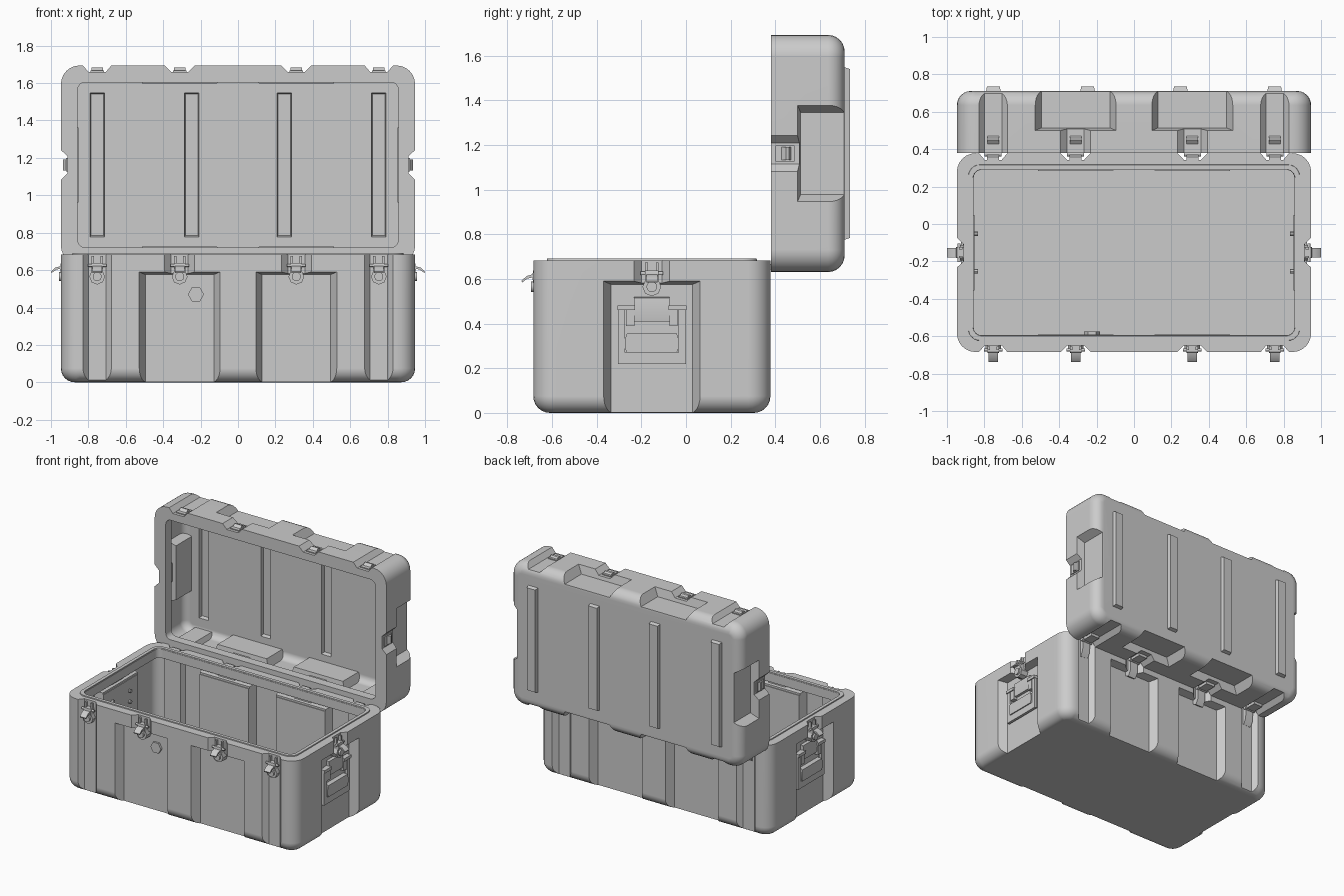
import bpy, bmesh
from math import radians, sin, cos, pi
from mathutils import Matrix, Vector

if "Cube" in bpy.data.objects:
    bpy.data.objects.remove(bpy.data.objects["Cube"])

A, B, WALL = 0.947, 0.5315, 0.035          # half width, half depth, wall thickness
H_BASE, H_LID = 0.684, 0.331
LATCH_U = [-0.753, -0.312, 0.312, 0.753]
BASE_M = Matrix.Translation((0, -0.153, 0))
LID_M = Matrix.Translation((0, 0.711, 1.1625)) @ Matrix.Rotation(pi / 2, 4, 'X')


def frame(angle, u=0.0):
    """Wall frame: x along the wall, y inward from the outer face, z up."""
    dist = A if abs(angle) == 90 else B
    return Matrix.Rotation(radians(angle), 4, 'Z') @ Matrix.Translation((u, -dist, 0))


def finish(bm, name, m=Matrix(), smooth=True):
    bmesh.ops.recalc_face_normals(bm, faces=bm.faces)
    bm.transform(m)
    me = bpy.data.meshes.new(name)
    bm.to_mesh(me)
    bm.free()
    ob = bpy.data.objects.new(name, me)
    bpy.context.collection.objects.link(ob)
    if smooth:
        shade(ob)
    return ob


def activate(ob):
    bpy.ops.object.select_all(action='DESELECT')
    ob.select_set(True)
    bpy.context.view_layer.objects.active = ob


def shade(ob):
    activate(ob)
    bpy.ops.object.shade_smooth_by_angle(angle=radians(28))


def loft(bm, loops, closed=False):
    rings = [[bm.verts.new(p) for p in lp] for lp in loops]
    n = len(rings[0])
    pairs = list(zip(rings, rings[1:])) + ([(rings[-1], rings[0])] if closed else [])
    for a, b in pairs:
        for i in range(n):
            bm.faces.new((a[i], a[(i + 1) % n], b[(i + 1) % n], b[i]))
    if not closed:
        bm.faces.new(rings[0])
        bm.faces.new(rings[-1])


def rrect(a, b, r, z, seg=6):
    pts = []
    for k, (sx, sy) in enumerate([(1, 1), (-1, 1), (-1, -1), (1, -1)]):
        for i in range(seg + 1):
            t = pi / 2 * (k + i / seg)
            pts.append((sx * (a - r) + r * cos(t), sy * (b - r) + r * sin(t), z))
    return pts


def tub(name, a, b, z0, z1, R, r):
    """Upright block with rounded corners and a rounded bottom edge."""
    loops = []
    for i in range(7):
        t = pi / 2 * i / 6
        ins = r * (1 - sin(t))
        loops.append(rrect(a - ins, b - ins, R - ins, z0 + r * (1 - cos(t))))
    loops.append(rrect(a, b, R, z1))
    bm = bmesh.new()
    loft(bm, loops)
    return finish(bm, name, smooth=False)


def box(bm, u, d, z):
    loft(bm, [[(u[0], d[0], k), (u[1], d[0], k), (u[1], d[1], k), (u[0], d[1], k)] for k in z])


def profile(bm, pts, u0, u1):
    loft(bm, [[(u, d, z) for d, z in pts] for u in (u0, u1)])


def rod(bm, p, radius, length, axis, sides=12):
    rot = Matrix.Rotation(pi / 2, 4, {'X': 'Y', 'Y': 'X'}[axis])
    bmesh.ops.create_cone(bm, cap_ends=True, segments=sides, radius1=radius, radius2=radius,
                          depth=length, matrix=Matrix.Translation(p) @ rot)


def combine(ob, other, op):
    activate(ob)
    mod = ob.modifiers.new('b', 'BOOLEAN')
    mod.operation, mod.object, mod.solver = op, other, 'EXACT'
    bpy.ops.object.modifier_apply(modifier=mod.name)
    bpy.data.objects.remove(other)


def recess(m, hw, depth, slope, z0, z1, drop):
    """Tapered pocket cutter, wider at the outer face."""
    bm = bmesh.new()
    loops = []
    for d in (-0.05, depth):
        f = d / depth
        w, top = hw - slope * f, z1 - drop * f
        loops.append([(-w, d, z0), (w, d, z0), (w, d, top), (-w, d, top)])
    loft(bm, loops)
    return finish(bm, 'cutter', m, smooth=False)


def cut_recesses(ob, h, wide_top, t):
    """Wide columns, narrow channels and latch notches on all four walls."""
    spots = [(ang, u) for ang in (0, 180) for u in LATCH_U] + [(90, 0), (-90, 0)]
    for ang, u in spots:
        m = frame(ang, u)
        if abs(u) > 0.5:
            combine(ob, recess(m, 0.076 + t * .6, 0.035 + t, 0.03, -0.2, h + 0.2, 0), 'DIFFERENCE')
        else:
            combine(ob, recess(m, 0.216 + t * .5, 0.06 + t, 0.033, -0.2, wide_top + t * .6, 0.014), 'DIFFERENCE')
            combine(ob, recess(m, 0.08 + t * .6, 0.035 + t, 0.034, wide_top - 0.06, h + 0.2, 0), 'DIFFERENCE')


def rib(x, ztop, zbot):
    bm = bmesh.new()
    loft(bm, [[(x + sx * w, sy * l, z) for sx, sy in ((-1, -1), (1, -1), (1, 1), (-1, 1))]
              for w, l, z in ((0.0425, 0.3925, ztop), (0.034, 0.378, zbot))])
    return finish(bm, 'cutter', smooth=False)


def shell(name, h, wide_top, m, ribs=()):
    ob = tub(name, A, B, 0, h, 0.1, 0.075)
    cut_recesses(ob, h, wide_top, 0)
    cavity = tub('cavity', A - WALL, B - WALL, WALL, h - 0.065, 0.07, 0.05)
    cut_recesses(cavity, h, wide_top, WALL)
    for x in ribs:
        combine(ob, rib(x, 0.02, -0.025), 'UNION')
    combine(ob, cavity, 'DIFFERENCE')
    bm = bmesh.new()
    loft(bm, [rrect(A - 0.09, B - 0.09, 0.04, z) for z in (h - 0.1, h + 0.1)])
    combine(ob, finish(bm, 'cutter', smooth=False), 'DIFFERENCE')
    for x in ribs:
        combine(ob, rib(x, 0.06, 0.008), 'DIFFERENCE')
    ob.data.transform(m)
    shade(ob)
    ob.modifiers.new('normals', 'WEIGHTED_NORMAL').keep_sharp = True
    return ob


# Main shells
shell('case_base', H_BASE, 0.59, BASE_M)
shell('case_lid', H_LID, 0.211, LID_M, ribs=(-0.752, -0.248, 0.248, 0.752))

# Raised sealing lip around the base opening
bm = bmesh.new()
loft(bm, [rrect(A - i, B - i, 0.1 - i * .6, z) for i, z in
          ((0.06, H_BASE - .005), (0.062, H_BASE + .007), (0.086, H_BASE + .007), (0.088, H_BASE - .005))], closed=True)
finish(bm, 'sealing_lip', BASE_M)

# Latches on the front and both ends, with keepers on the lid
for ang, u in [(0, v) for v in LATCH_U] + [(90, 0), (-90, 0)]:
    bm = bmesh.new()
    rod(bm, (0, 0.033, 0.565), 0.042, 0.06, 'Y', 8)
    rod(bm, (0, 0.0, 0.565), 0.024, 0.02, 'Y', 14)
    profile(bm, [(0.05, 0.585), (0.0, 0.585), (-0.006, 0.61), (0.0, 0.638), (0.05, 0.638)], -0.03, 0.03)
    profile(bm, [(0.0, 0.622), (-0.03, 0.613), (-0.053, 0.592), (-0.05, 0.584), (-0.026, 0.602), (0.0, 0.608)], -0.025, 0.025)
    for s in (-1, 1):
        box(bm, sorted((s * .018, s * .03)), (0.012, 0.03), (0.63, 0.675))
    rod(bm, (0, 0.012, 0.625), 0.008, 0.1, 'X')
    finish(bm, 'latch', BASE_M @ frame(ang, u))

    bm = bmesh.new()
    box(bm, (-0.036, 0.036), (0.028, 0.04), (0.225, 0.31))
    profile(bm, [(0.03, 0.24), (0.015, 0.25), (0.012, 0.262), (0.03, 0.285)], -0.03, 0.03)
    finish(bm, 'lid_keeper', LID_M @ frame({0: 180}.get(ang, ang), u))

# Hinges along the back
for u in LATCH_U:
    bm = bmesh.new()
    profile(bm, [(0.065, 0.55), (0.03, 0.53), (0.008, 0.57), (0.004, 0.66), (0.02, 0.684), (0.065, 0.684)], -0.032, 0.032)
    rod(bm, (0, 0.004, 0.655), 0.014, 0.09, 'X')
    finish(bm, 'hinge', BASE_M @ frame(180, u))
    bm = bmesh.new()
    box(bm, (-0.036, 0.036), (0.015, 0.04), (0.24, 0.328))
    finish(bm, 'hinge_leaf', LID_M @ frame(0, u))

# Folding handles and their inner bolts on both ends
for ang in (90, -90):
    bm = bmesh.new()
    for s in (-1, 1):
        box(bm, sorted((s * .12, s * .152)), (0.03, 0.05), (0.22, 0.46))
        box(bm, sorted((s * .075, s * .155)), (0.022, 0.056), (0.46, 0.482))
        box(bm, sorted((s * .078, s * .115)), (0.03, 0.062), (0.39, 0.482))
    box(bm, (-0.12, 0.12), (0.03, 0.05), (0.22, 0.27))
    finish(bm, 'handle_bail', BASE_M @ frame(ang))
    bm = bmesh.new()
    loft(bm, [[(x, d, z) for x, z in ((-.112, .27), (.112, .27), (.12, .29), (.12, .33), (.112, .355), (-.112, .355), (-.12, .33), (-.12, .29))]
              for d in (0.022, 0.058)])
    finish(bm, 'handle_grip', BASE_M @ frame(ang))
    bm = bmesh.new()
    profile(bm, [(0.065, 0.41), (0.04, 0.41), (0.034, 0.46), (0.04, 0.515), (0.065, 0.52)], -0.08, 0.08)
    finish(bm, 'handle_mount', BASE_M @ frame(ang))
    bm = bmesh.new()
    for x in (-0.1, 0.1):
        for z in (0.42, 0.5):
            rod(bm, (x, 0.1, z), 0.012, 0.024, 'Y', 8)
    finish(bm, 'handle_bolts', BASE_M @ frame(ang))

# Hexagonal pressure valve through the front wall
bm = bmesh.new()
rod(bm, (0, 0.077, 0.47), 0.043, 0.065, 'Y', 6)
bmesh.ops.rotate(bm, verts=bm.verts, cent=(0, 0.077, 0.47), matrix=Matrix.Rotation(radians(30), 3, 'Y'))
finish(bm, 'pressure_valve', BASE_M @ frame(0, -0.225))
